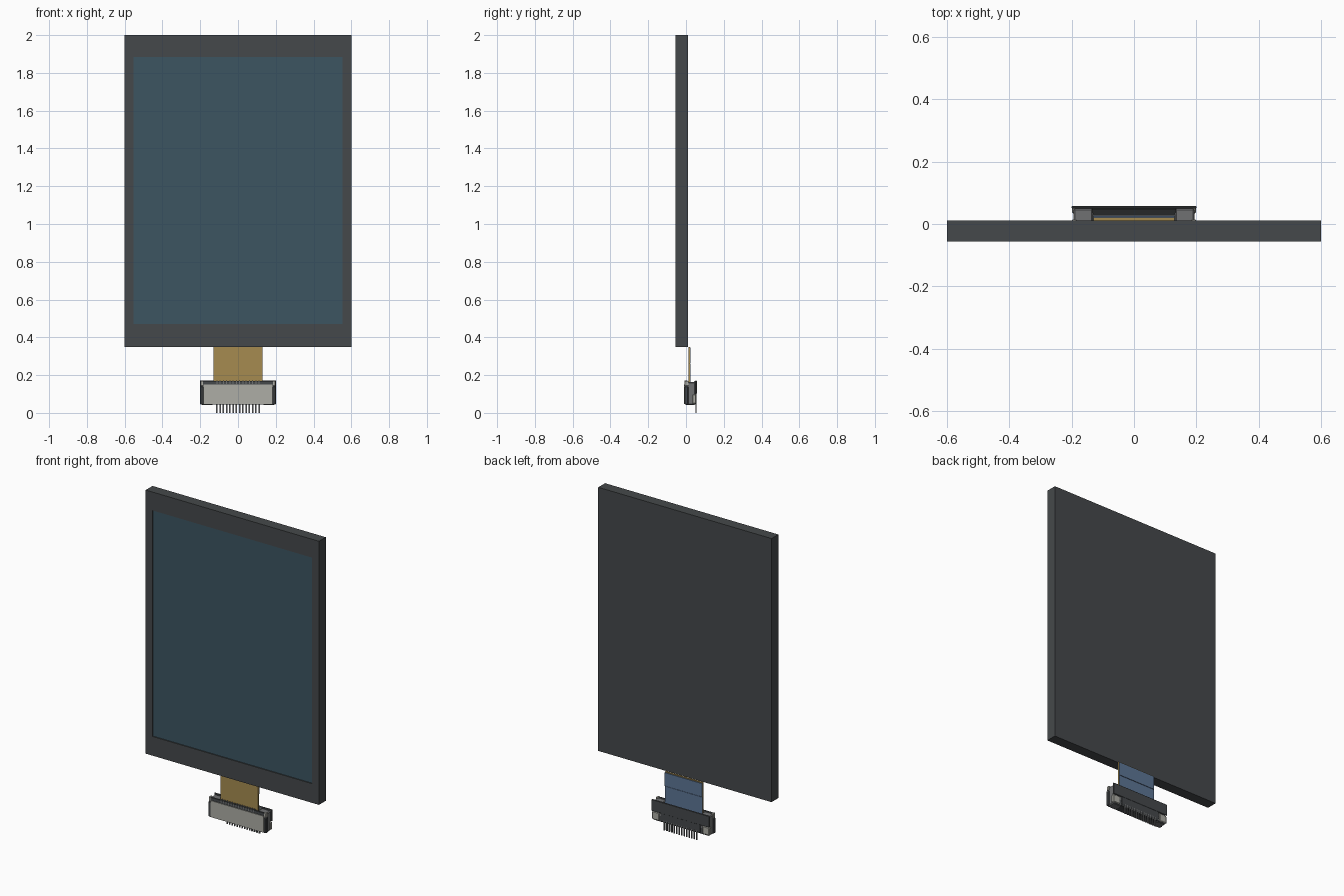
import bpy, bmesh

if "Cube" in bpy.data.objects:
    bpy.data.objects.remove(bpy.data.objects["Cube"])


def material(name, rgb):
    m = bpy.data.materials.new(name)
    m.diffuse_color = (*rgb, 1)
    m.use_nodes = True
    m.node_tree.nodes["Principled BSDF"].inputs["Base Color"].default_value = m.diffuse_color
    return m


DARK = material("dark_grey", (0.06, 0.066, 0.07))
GLASS = material("screen_teal", (0.045, 0.09, 0.12))
GOLD = material("cable_gold", (0.38, 0.26, 0.08))
BLUE = material("stiffener_blue", (0.11, 0.18, 0.30))
LIGHT = material("light_metal", (0.42, 0.42, 0.38))
GREY = material("mid_grey", (0.16, 0.165, 0.17))


def finish(name, bm, *mats):
    bmesh.ops.recalc_face_normals(bm, faces=bm.faces)
    me = bpy.data.meshes.new(name)
    bm.to_mesh(me)
    bm.free()
    for m in mats:
        me.materials.append(m)
    ob = bpy.data.objects.new(name, me)
    bpy.context.collection.objects.link(ob)
    return ob


def add_box(bm, x, y, z):
    vs = bmesh.ops.create_cube(bm, size=1)["verts"]
    for v in vs:
        for i, (a, b) in enumerate((x, y, z)):
            v.co[i] = b if v.co[i] > 0 else a
    return vs


def box(name, x, y, z, mat, bevel=0):
    bm = bmesh.new()
    add_box(bm, x, y, z)
    if bevel:
        bmesh.ops.bevel(bm, geom=bm.edges[:], offset=bevel, segments=1, affect='EDGES')
    return finish(name, bm, mat)


def extrude_x(name, profile, x0, x1, mat):
    """Extrude a (y, z) profile along x."""
    bm = bmesh.new()
    f = bm.faces.new([bm.verts.new((x0, y, z)) for y, z in profile])
    new = bmesh.ops.extrude_face_region(bm, geom=[f])["geom"]
    for v in new:
        if isinstance(v, bmesh.types.BMVert):
            v.co.x = x1
    return finish(name, bm, mat)


# Display panel with a shallow recessed screen on the front
bm = bmesh.new()
add_box(bm, (-0.6, 0.6), (-0.056, 0.011), (0.35, 2.0))
front = min(bm.faces, key=lambda f: f.calc_center_median().y)
bmesh.ops.inset_individual(bm, faces=[front], thickness=0.068)
for v in front.verts:
    v.co.z = 1.885 if v.co.z > 1 else 0.47
r = bmesh.ops.extrude_face_region(bm, geom=[front])
bm.faces.remove(front) if front.is_valid else None
for g in r["geom"]:
    if isinstance(g, bmesh.types.BMVert):
        g.co.y += 0.006
    elif isinstance(g, bmesh.types.BMFace):
        g.material_index = 1
finish("display_panel", bm, DARK, GLASS)

# Ribbon cable with blue backing in two strips
box("ribbon_cable", (-0.13, 0.13), (0.012, 0.021), (0.08, 0.35), GOLD)
box("cable_backing_upper", (-0.13, 0.13), (0.021, 0.025), (0.262, 0.345), BLUE)
box("cable_backing_lower", (-0.13, 0.13), (0.021, 0.024), (0.10, 0.26), BLUE)

# Connector housing: walls around the cable slot
extrude_x("connector_front_wall",
          [(-0.006, 0.045), (0.010, 0.045), (0.010, 0.158), (0.004, 0.168), (-0.006, 0.168)],
          -0.185, 0.185, DARK)
box("connector_floor", (-0.185, 0.185), (0.004, 0.05), (0.045, 0.08), DARK)
box("connector_cover_plate", (-0.183, 0.183), (-0.010, -0.005), (0.047, 0.15), LIGHT)

# Flip latch along the back, with a sloping lip
extrude_x("connector_latch",
          [(0.030, 0.06), (0.050, 0.045), (0.056, 0.055), (0.056, 0.170),
           (0.048, 0.170), (0.030, 0.155)], -0.135, 0.135, DARK)
box("latch_back_plate", (-0.2, 0.2), (0.049, 0.057), (0.10, 0.172), DARK, 0.002)

# End blocks and hinge tabs, mirrored left and right
for s, side in ((-1, "left"), (1, "right")):
    def span(a, b):
        return tuple(sorted((s * a, s * b)))
    box(f"{side}_end_block", span(0.132, 0.194), (-0.005, 0.050), (0.042, 0.164), GREY, 0.005)
    box(f"{side}_end_post", span(0.182, 0.2), (-0.008, 0.012), (0.045, 0.14), DARK, 0.003)
    box(f"{side}_top_tab", span(0.184, 0.199), (-0.007, 0.014), (0.142, 0.17), LIGHT, 0.002)
    box(f"{side}_hinge_tab", span(0.15, 0.199), (0.034, 0.054), (0.048, 0.098), LIGHT, 0.004)

# Row of contacts: rib on the top edge, solder pin below
bm = bmesh.new()
ribs = bmesh.new()
for i in range(14):
    x = (i - 6.5) * 0.0172
    add_box(bm, (x - 0.0035, x + 0.0035), (0.050, 0.0565), (0.0, 0.06))
    add_box(ribs, (x - 0.003, x + 0.003), (-0.008, 0.008), (0.152, 0.171))
finish("solder_pins", bm, GREY)
finish("contact_ribs", ribs, GREY)
